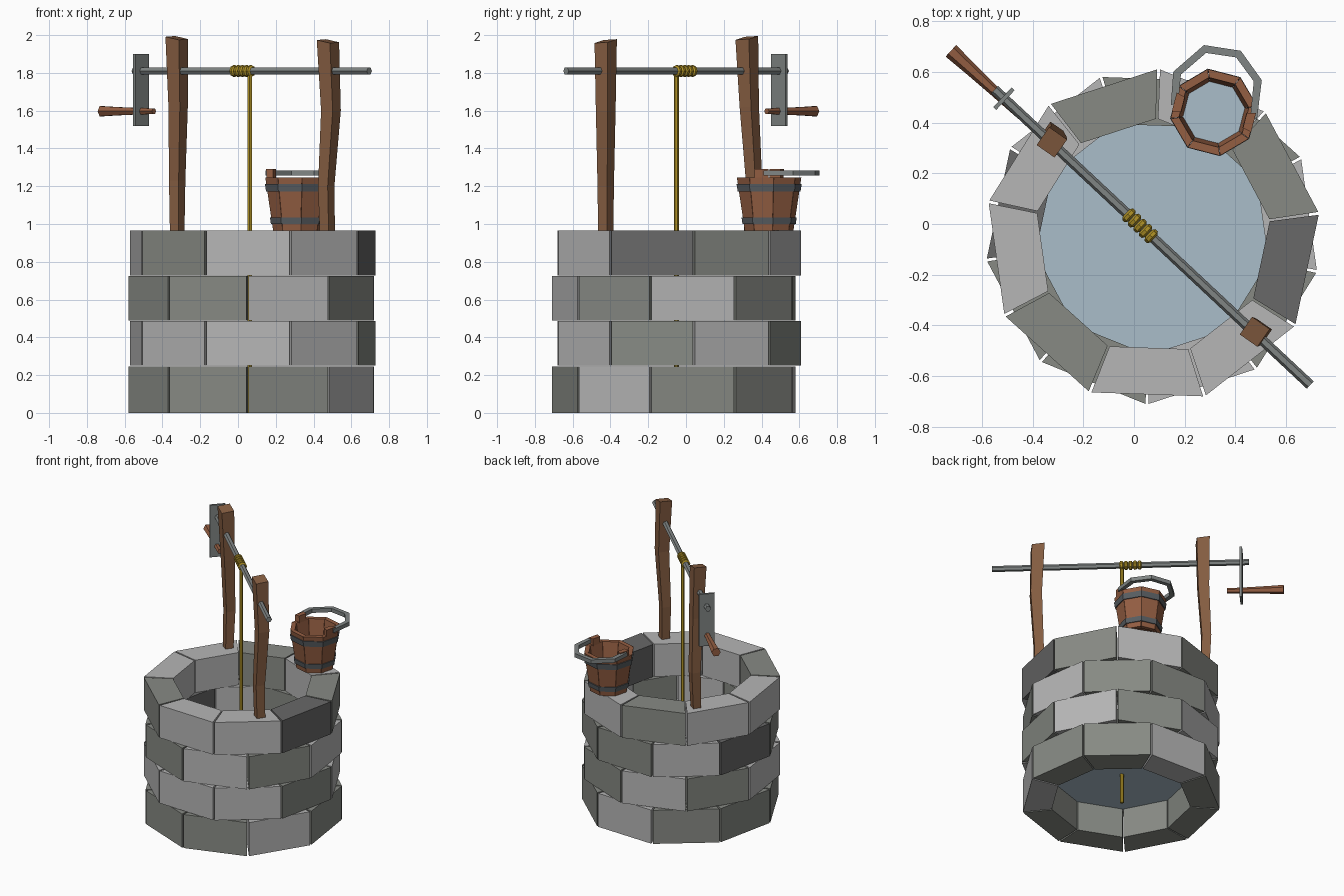
import bpy, bmesh, math
from math import sin, cos, radians
from mathutils import Vector

if "Cube" in bpy.data.objects:
    bpy.data.objects.remove(bpy.data.objects["Cube"])


def mat(name, r, g, b):
    lin = lambda c: ((c / 255 + 0.055) / 1.055) ** 2.4
    m = bpy.data.materials.new(name)
    m.diffuse_color = (lin(r), lin(g), lin(b), 1)
    m.use_nodes = True
    m.node_tree.nodes["Principled BSDF"].inputs["Base Color"].default_value = m.diffuse_color
    return m


LIGHT = mat("light_stone", 182, 182, 182)
MID = mat("mid_stone", 135, 138, 132)
DARK = mat("dark_stone", 104, 104, 104)
POST = mat("post_wood", 134, 94, 66)
WOOD = mat("bucket_wood", 148, 94, 66)
IRON = mat("iron", 128, 133, 132)
BAND = mat("band_iron", 88, 93, 97)
ROPE = mat("rope", 176, 146, 38)
WATER = mat("water", 170, 190, 202)
STONES = {"L": LIGHT, "M": MID, "D": DARK}


def finish(name, bm, material):
    bmesh.ops.recalc_face_normals(bm, faces=bm.faces)
    me = bpy.data.meshes.new(name)
    bm.to_mesh(me)
    bm.free()
    me.materials.append(material)
    ob = bpy.data.objects.new(name, me)
    bpy.context.collection.objects.link(ob)
    return ob


def loft(name, rings, material, closed=False):
    """Skin equal-length rings of points; cap the ends unless closed."""
    bm = bmesh.new()
    vs = [[bm.verts.new(p) for p in r] for r in rings]
    n = len(vs[0])
    pairs = list(zip(vs, vs[1:])) + ([(vs[-1], vs[0])] if closed else [])
    for a, b in pairs:
        for i in range(n):
            bm.faces.new((a[i], a[(i + 1) % n], b[(i + 1) % n], b[i]))
    if not closed:
        bm.faces.new(vs[0][::-1])
        bm.faces.new(vs[-1])
    return finish(name, bm, material)


def polar(c, r, deg, z):
    return Vector((c[0] + r * cos(radians(deg)), c[1] + r * sin(radians(deg)), z))


def wedge(name, c, a0, a1, lo, hi, material):
    """Ring segment; lo and hi are (inner radius, outer radius, z)."""
    ring = lambda ri, ro, z: [polar(c, ri, a0, z), polar(c, ro, a0, z),
                              polar(c, ro, a1, z), polar(c, ri, a1, z)]
    return loft(name, [ring(*lo), ring(*hi)], material)


def ring(p, axis, r, n, phase=0.0):
    axis = axis.normalized()
    u = axis.cross(Vector((0, 0, 1)) if abs(axis.z) < 0.9 else Vector((1, 0, 0))).normalized()
    v = axis.cross(u)
    return [p + r * (cos(t) * u + sin(t) * v)
            for t in (phase + 2 * math.pi * i / n for i in range(n))]


def rod(name, stations, n, material):
    """Straight rod through (point, radius) stations."""
    axis = stations[-1][0] - stations[0][0]
    return loft(name, [ring(p, axis, r, n) for p, r in stations], material)


def disc(name, c, r, n, phase, z, material):
    bm = bmesh.new()
    bm.faces.new([bm.verts.new(polar(c, r, phase + 360 * i / n, z)) for i in range(n)])
    return finish(name, bm, material)


# Stone wall: four staggered courses of nine blocks
WELL = (0.074, -0.05)
courses = [(0.0, 0.245, -172, "MMMLMMLMM"), (0.25, 0.486, -152, "LLLMLMLML"),
           (0.488, 0.726, -172, "MMLMLMMLD"), (0.728, 0.965, -152, "MLLDMLMLL")]
for k, (z0, z1, start, tones) in enumerate(courses):
    for i, tone in enumerate(tones):
        a = start + 40 * i
        wedge(f"stone_{k + 1}_{i + 1}", WELL, a + 0.5, a + 39.5,
              (0.465, 0.66, z0), (0.465, 0.66, z1), STONES[tone])
disc("well_water", WELL, 0.475, 18, 8, 0.215, WATER)


# Rough wooden posts: (x, y, z, half diagonal)
def post(name, stations):
    rings = [[polar((x, y), r, 10 + 90 * i, z + (0.012 * cos(radians(90 * i - 120)) if z > 1.9 else 0))
              for i in range(4)] for x, y, z, r in stations]
    loft(name, rings, POST)


post("post_left", [(-0.322, 0.345, 0.95, 0.039), (-0.322, 0.36, 1.23, 0.044),
                   (-0.317, 0.335, 1.62, 0.052), (-0.324, 0.322, 1.985, 0.061)])
post("post_right", [(0.473, -0.425, 0.95, 0.041), (0.467, -0.425, 1.2, 0.044),
                    (0.492, -0.425, 1.6, 0.053), (0.476, -0.425, 1.968, 0.06)])

# Axle
A, B = Vector((-0.55, 0.53, 1.81)), Vector((0.695, -0.635, 1.81))
AX = (B - A).normalized()
SIDE = Vector((-AX.y, AX.x, 0))
rod("axle", [(A, 0.02), (B, 0.02)], 6, IRON)

# Rope windings and hanging rope
for i in range(5):
    c = Vector((-0.02, 0.034, 1.81)) + AX * (0.0255 + 0.03 * (i - 0.85))
    rings = [ring(c + AX * dx, AX, r, 8) for dx, r in
             ((-0.014, 0.021), (-0.007, 0.031), (0.007, 0.031), (0.014, 0.021))]
    loft(f"rope_winding_{i + 1}", rings, ROPE, closed=True)
rod("hanging_rope", [(Vector((0.062, -0.051, 0.0)), 0.013), (Vector((0.062, -0.051, 1.8)), 0.013)], 6, ROPE)

# Crank plate and grip
pc = Vector((-0.513, 0.494, 0))
plate = [[pc + AX * t + SIDE * s + Vector((0, 0, z))
          for s, z in ((-0.053, 1.52), (0.053, 1.52), (0.053, 1.9), (-0.053, 1.9))]
         for t in (-0.008, 0.008)]
loft("crank_plate", plate, IRON)
g0, g1 = Vector((-0.445, 0.427, 1.597)), Vector((-0.722, 0.683, 1.597))
rod("crank_grip", [(g0, 0.017), (g0.lerp(g1, 0.4), 0.021), (g0.lerp(g1, 0.75), 0.026),
                   (g1, 0.031)], 6, WOOD)

# Bucket: eight staves, two taller to hold the bail
BK = (0.315, 0.44)
Z0, Z1 = 0.965, 1.245
rad = lambda z: 0.13 + 0.042 * (z - Z0) / (Z1 - Z0)
for i in range(8):
    a = 8 + 45 * i
    top = 1.29 if i in (3, 7) else Z1
    wedge(f"bucket_stave_{i + 1}", BK, a + 0.3, a + 44.7,
          (rad(Z0) - 0.03, rad(Z0), Z0), (rad(Z1) - 0.033, rad(Z1), Z1), WOOD)
    if top > Z1:
        wedge(f"bucket_ear_{i + 1}", BK, a + 9, a + 36,
              (0.128, 0.163, Z1 - 0.005), (0.13, 0.166, top), WOOD)
oct_ring = lambda r, z: [polar(BK, r, 8 + 45 * i, z) for i in range(8)]
loft("bucket_floor", [oct_ring(0.115, Z0 + 0.01), oct_ring(0.117, Z0 + 0.03)], WOOD)
disc("bucket_water", BK, rad(1.13) - 0.025, 8, 8, 1.13, WATER)
for label, z0, z1 in (("lower", 1.0, 1.035), ("upper", 1.172, 1.213)):
    loft(f"bucket_band_{label}", [oct_ring(rad(z0) - 0.004, z0), oct_ring(rad(z0) + 0.007, z0),
                                  oct_ring(rad(z1) + 0.007, z1), oct_ring(rad(z1) - 0.004, z1)],
         BAND, closed=True)

# Bail folded flat toward the back
path = [(0.16, 0.475), (0.17, 0.595), (0.28, 0.69), (0.412, 0.67), (0.488, 0.565), (0.472, 0.42)]
mid = Vector((0.32, 0.54))
rings = []
for p in path:
    p = Vector(p)
    d = (p - mid).normalized() * 0.016
    rings.append([(*(p + d * s), 1.27 + h) for s, h in
                  ((-1, -0.014), (1, -0.014), (1, 0.014), (-1, 0.014))])
loft("bucket_bail", rings, IRON)
